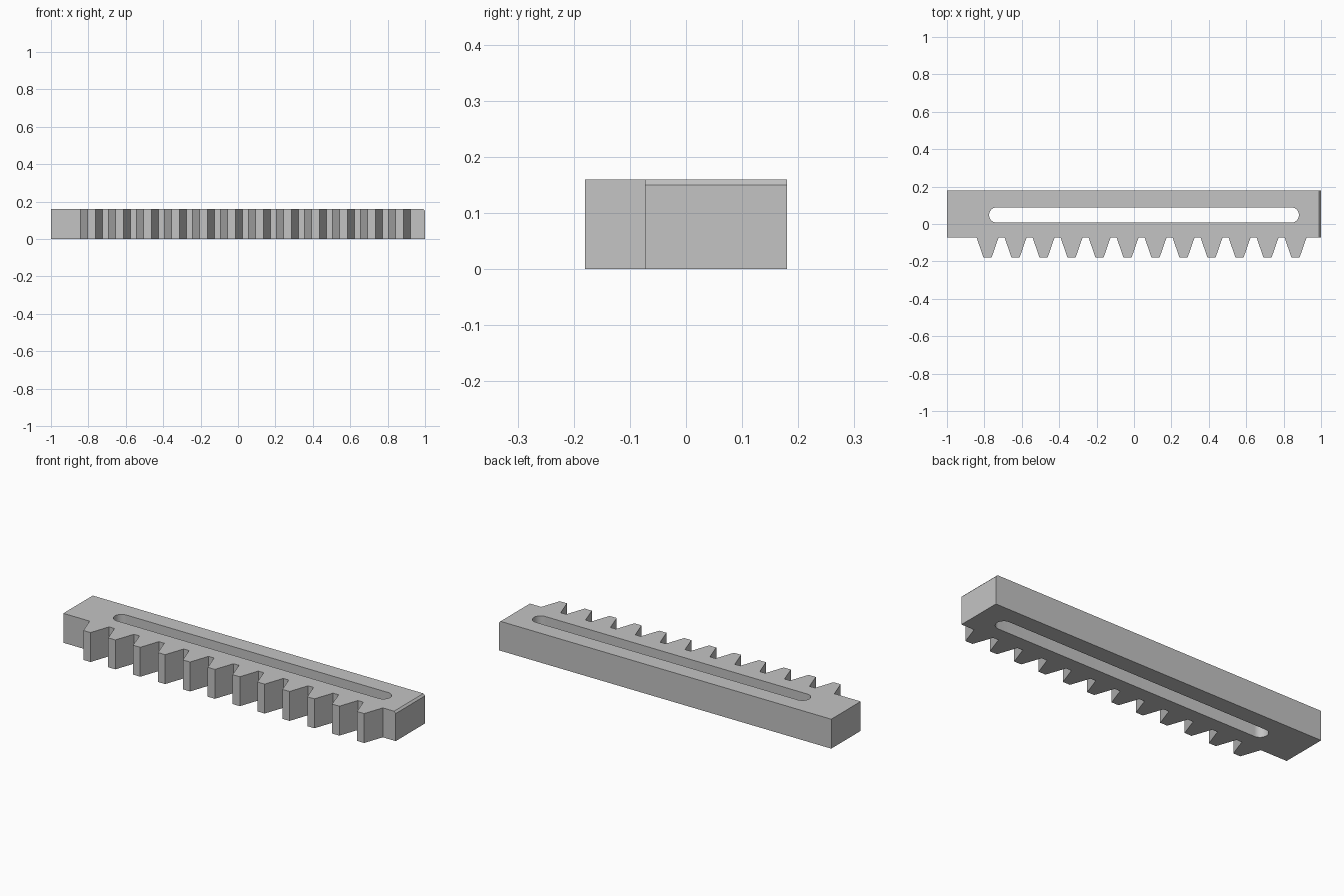
import bpy, bmesh, math

if "Cube" in bpy.data.objects:
    bpy.data.objects.remove(bpy.data.objects["Cube"])

HEIGHT = 0.16
BACK, ROOT, TIP = 0.18, -0.073, -0.18

steel = bpy.data.materials.new("grey metal")
steel.diffuse_color = (0.55, 0.55, 0.55, 1)
steel.use_nodes = True
steel.node_tree.nodes["Principled BSDF"].inputs["Base Color"].default_value = steel.diffuse_color


def prism(name, outline, z0, z1):
    """Extrude a closed xy outline between two heights."""
    bm = bmesh.new()
    face = bm.faces.new([bm.verts.new((x, y, z0)) for x, y in outline])
    up = bmesh.ops.extrude_face_region(bm, geom=[face])["geom"]
    bmesh.ops.translate(bm, vec=(0, 0, z1 - z0),
                        verts=[v for v in up if isinstance(v, bmesh.types.BMVert)])
    bmesh.ops.recalc_face_normals(bm, faces=bm.faces)
    mesh = bpy.data.meshes.new(name)
    bm.to_mesh(mesh)
    bm.free()
    mesh.materials.append(steel)
    obj = bpy.data.objects.new(name, mesh)
    bpy.context.collection.objects.link(obj)
    return obj


# Bar outline with twelve tapered teeth along the front
outline = [(-1, BACK), (-1, ROOT)]
for i in range(12):
    c = -0.783 + i * 0.1497
    outline += [(c - 0.0585, ROOT), (c - 0.0215, TIP),
                (c + 0.0215, TIP), (c + 0.0585, ROOT)]
outline += [(1, ROOT), (1, BACK)]
rack = prism("gear_rack", outline, 0, HEIGHT)

# Small chamfer on the top edge of the right end
bm = bmesh.new()
bm.from_mesh(rack.data)
edge = [e for e in bm.edges
        if all(v.co.x > 0.999 and v.co.z > HEIGHT - 0.001 for v in e.verts)]
bmesh.ops.bevel(bm, geom=edge, offset=0.01, segments=1, affect='EDGES')
bm.to_mesh(rack.data)
bm.free()

# Long slot with round ends
R, N = 0.041, 16
slot = []
for cx, start in ((0.841, -math.pi / 2), (-0.734, math.pi / 2)):
    for k in range(N + 1):
        a = start + math.pi * k / N
        slot.append((cx + R * math.cos(a), 0.048 + R * math.sin(a)))
cutter = prism("slot_cutter", slot, -0.1, HEIGHT + 0.1)
cutter.hide_render = True

cut = rack.modifiers.new("slot", 'BOOLEAN')
cut.operation = 'DIFFERENCE'
cut.solver = 'EXACT'
cut.object = cutter
bpy.context.view_layer.objects.active = rack
rack.select_set(True)
bpy.ops.object.modifier_apply(modifier=cut.name)
bpy.data.objects.remove(cutter)
bpy.ops.object.shade_smooth_by_angle(angle=math.radians(30))
